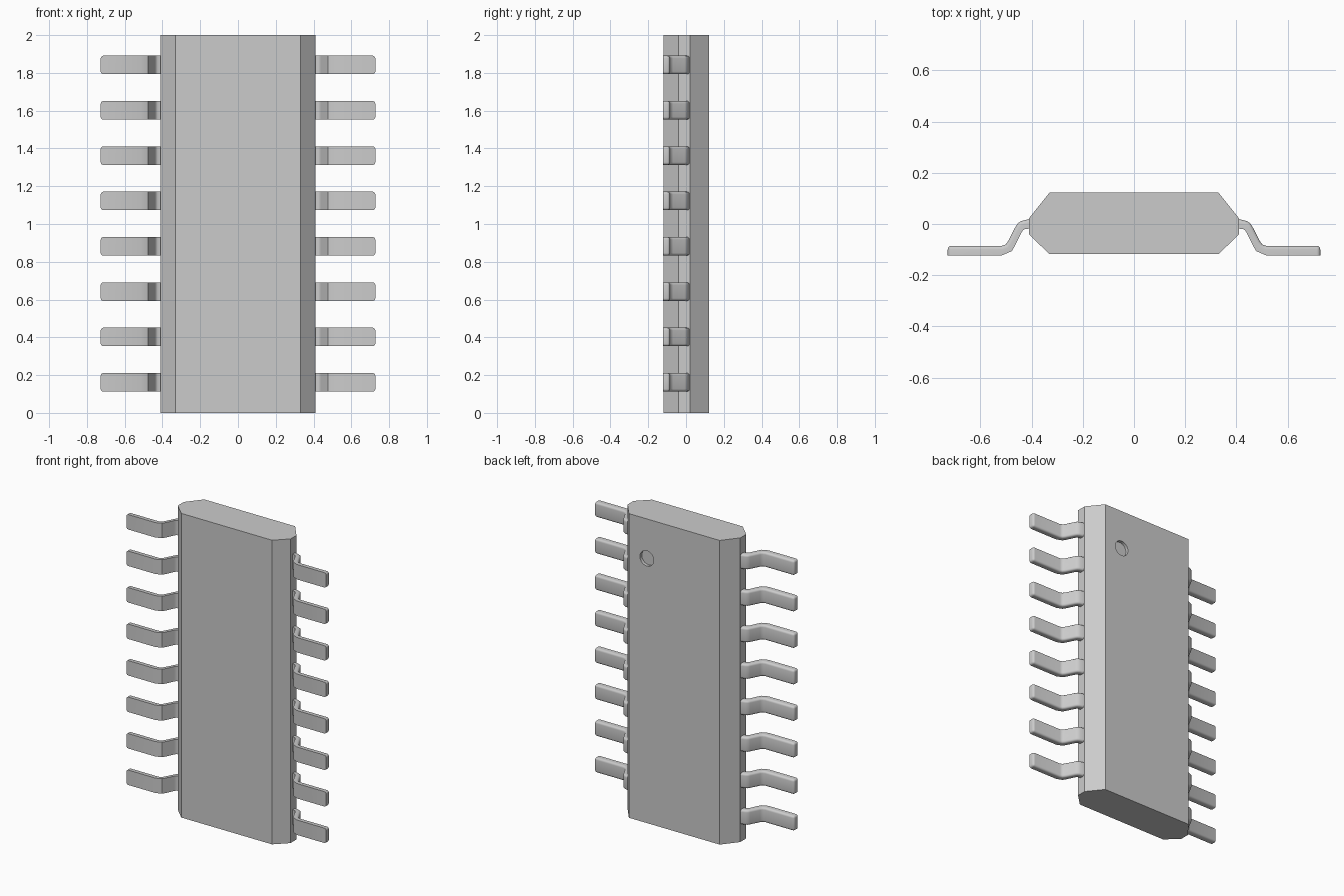
import bpy
import bmesh
from mathutils import Matrix

if "Cube" in bpy.data.objects:
    bpy.data.objects.remove(bpy.data.objects["Cube"])

grey = bpy.data.materials.new("plain grey")
grey.use_nodes = True
GREY = (0.6, 0.6, 0.6, 1)
grey.diffuse_color = GREY
grey.node_tree.nodes["Principled BSDF"].inputs["Base Color"].default_value = GREY


def mesh_from(bm, name):
    bmesh.ops.recalc_face_normals(bm, faces=bm.faces)
    mesh = bpy.data.meshes.new(name)
    bm.to_mesh(mesh)
    bm.free()
    mesh.materials.append(grey)
    return mesh


def add_object(mesh, name):
    obj = bpy.data.objects.new(name, mesh)
    bpy.context.collection.objects.link(obj)
    return obj


# Body: chamfered section drawn up to full height
half = [(0.33, -0.118), (0.41, -0.04), (0.41, 0.022), (0.33, 0.122)]
section = half + [(-x, y) for x, y in reversed(half)]
bm = bmesh.new()
base = bm.faces.new([bm.verts.new((x, y, 0)) for x, y in section])
walls = bmesh.ops.extrude_face_region(bm, geom=[base], use_keep_orig=True)
bmesh.ops.translate(bm, vec=(0, 0, 2),
                    verts=[v for v in walls["geom"] if isinstance(v, bmesh.types.BMVert)])
body = add_object(mesh_from(bm, "body"), "body")

# Round orientation dimple cut into the back face
bm = bmesh.new()
place = Matrix.Translation((0.2, 0.122, 1.74)) @ Matrix.Rotation(1.5708, 4, "X")
bmesh.ops.create_cone(bm, cap_ends=True, segments=32, radius1=0.05, radius2=0.05,
                      depth=0.04, matrix=place)
cutter = add_object(mesh_from(bm, "dimple_cutter"), "dimple_cutter")
cutter.hide_render = True
cut = body.modifiers.new("dimple", "BOOLEAN")
cut.operation = "DIFFERENCE"
cut.solver = "EXACT"
cut.object = cutter
bpy.context.view_layer.objects.active = body
bpy.ops.object.modifier_apply(modifier=cut.name)
bpy.data.objects.remove(cutter)

# Pin: matching points along its back and front surfaces
BACK = [(0.38, 0.022), (0.41, 0.019), (0.438, 0.012), (0.453, 0.004), (0.461, -0.008),
        (0.492, -0.068), (0.501, -0.08), (0.515, -0.085), (0.727, -0.085)]
FRONT = [(0.38, -0.018), (0.41, -0.018), (0.426, -0.02), (0.434, -0.025), (0.44, -0.035),
         (0.464, -0.084), (0.477, -0.106), (0.496, -0.119), (0.727, -0.122)]
FRONT[-2] = (0.515, -0.122)


def pin_mesh(side):
    bm = bmesh.new()
    rows = [[bm.verts.new((side * x, y, z)) for x, y in line]
            for line, z in ((BACK, -0.049), (BACK, 0.049), (FRONT, 0.049), (FRONT, -0.049))]
    for k in range(4):
        a, b = rows[k], rows[(k + 1) % 4]
        for i in range(len(a) - 1):
            bm.faces.new((a[i], a[i + 1], b[i + 1], b[i]))
    for i in (0, -1):
        bm.faces.new([row[i] for row in rows])
    # Round the back edges and the corners of the tip, keep the front flat
    low, high, front_high, front_low = rows
    pairs = [(row[i], row[i + 1]) for row in (low, high) for i in range(len(row) - 1)]
    pairs += [(low[-1], high[-1]), (high[-1], front_high[-1]), (low[-1], front_low[-1])]
    bmesh.ops.bevel(bm, geom=[bm.edges.get(p) for p in pairs], offset=0.014,
                    segments=4, profile=0.5, affect="EDGES", clamp_overlap=True)
    return mesh_from(bm, "pin")


bpy.ops.object.select_all(action="DESELECT")
for side, word in ((1, "left"), (-1, "right")):
    mesh = pin_mesh(side)
    for n in range(8):
        pin = add_object(mesh, f"{word}_pin_{n + 1}")
        pin.location.z = 0.162 + 0.24 * n
    pin.select_set(True)
    bpy.context.view_layer.objects.active = pin
    bpy.ops.object.shade_smooth_by_angle(angle=0.6)
    pin.select_set(False)
